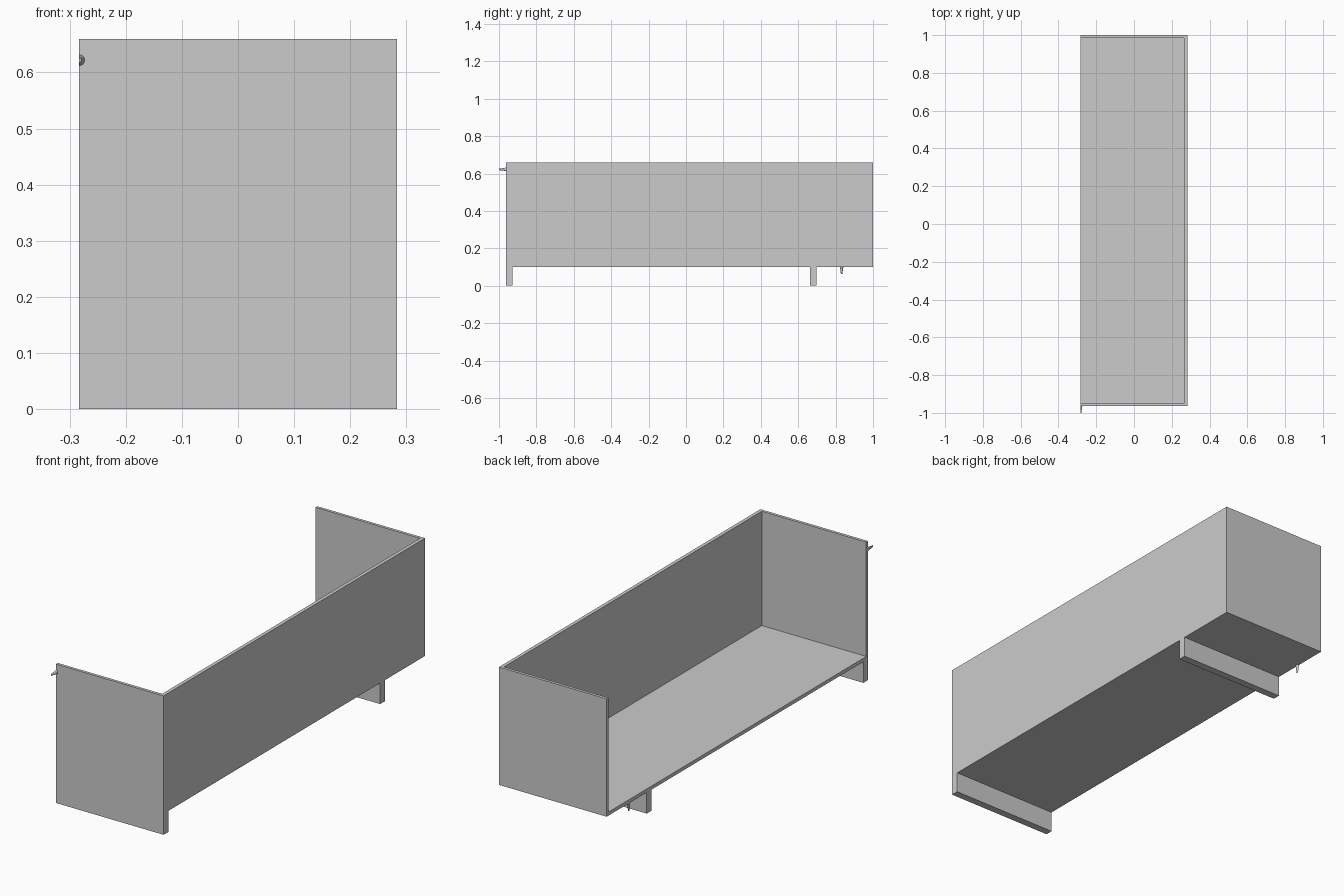
import bpy, bmesh, math
from mathutils import Matrix

if "Cube" in bpy.data.objects:
    bpy.data.objects.remove(bpy.data.objects["Cube"])

W = 0.283                    # half width
Y0, Y1 = -0.963, 1.0         # body ends
Z0, Z1 = 0.10, 0.66          # underside and rim
T, TE = 0.017, 0.014         # board thicknesses


def add_object(name, bm):
    bmesh.ops.recalc_face_normals(bm, faces=bm.faces)
    mesh = bpy.data.meshes.new(name)
    bm.to_mesh(mesh)
    bm.free()
    obj = bpy.data.objects.new(name, mesh)
    bpy.context.collection.objects.link(obj)
    return obj


def box(name, x, y, z):
    bm = bmesh.new()
    bmesh.ops.create_cube(bm, size=1.0)
    for v in bm.verts:
        v.co = [(a[0] + a[1]) / 2 + c * (a[1] - a[0]) for a, c in zip((x, y, z), v.co)]
    return add_object(name, bm)


def half_peg(name, base, axis_matrix, length=0.037, sides=12):
    # tapered half-round peg, flat side flush with the open edge at -x
    bm = bmesh.new()
    rings = []
    for d, r in ((0, 0.0098), (length * 0.25, 0.0075), (length, 0.004)):
        rings.append([bm.verts.new((r * math.sin(math.pi * i / sides),
                                    r * math.cos(math.pi * i / sides), -d))
                      for i in range(sides + 1)])
    n = sides + 1
    for a, b in zip(rings, rings[1:]):
        for i in range(n):
            j = (i + 1) % n
            bm.faces.new((a[i], a[j], b[j], b[i]))
    bm.faces.new(rings[0])
    bm.faces.new(rings[-1])
    bmesh.ops.transform(bm, matrix=Matrix.Translation(base) @ axis_matrix, verts=bm.verts)
    return add_object(name, bm)


# open tray: floor, tall side wall and two end walls
box("floor_board", (-W, W - T), (Y0 + TE, Y1 - TE), (Z0, Z0 + T))
box("side_wall", (W - T, W), (Y0, Y1), (Z0, Z1))
box("front_end_wall", (-W, W - T), (Y0, Y0 + TE), (Z0, Z1))
box("back_end_wall", (-W, W - T), (Y1 - TE, Y1), (Z0, Z1))

# full-width feet
for name, y in (("front_foot", Y0), ("back_foot", 0.663)):
    box(name, (-W, W), (y, y + 0.036), (0, Z0))

# small pegs on the front end and the underside
half_peg("front_peg", (-W, Y0, 0.622), Matrix.Rotation(math.radians(-90), 4, 'X'))
half_peg("bottom_peg", (-W, 0.832, Z0), Matrix.Identity(4))
